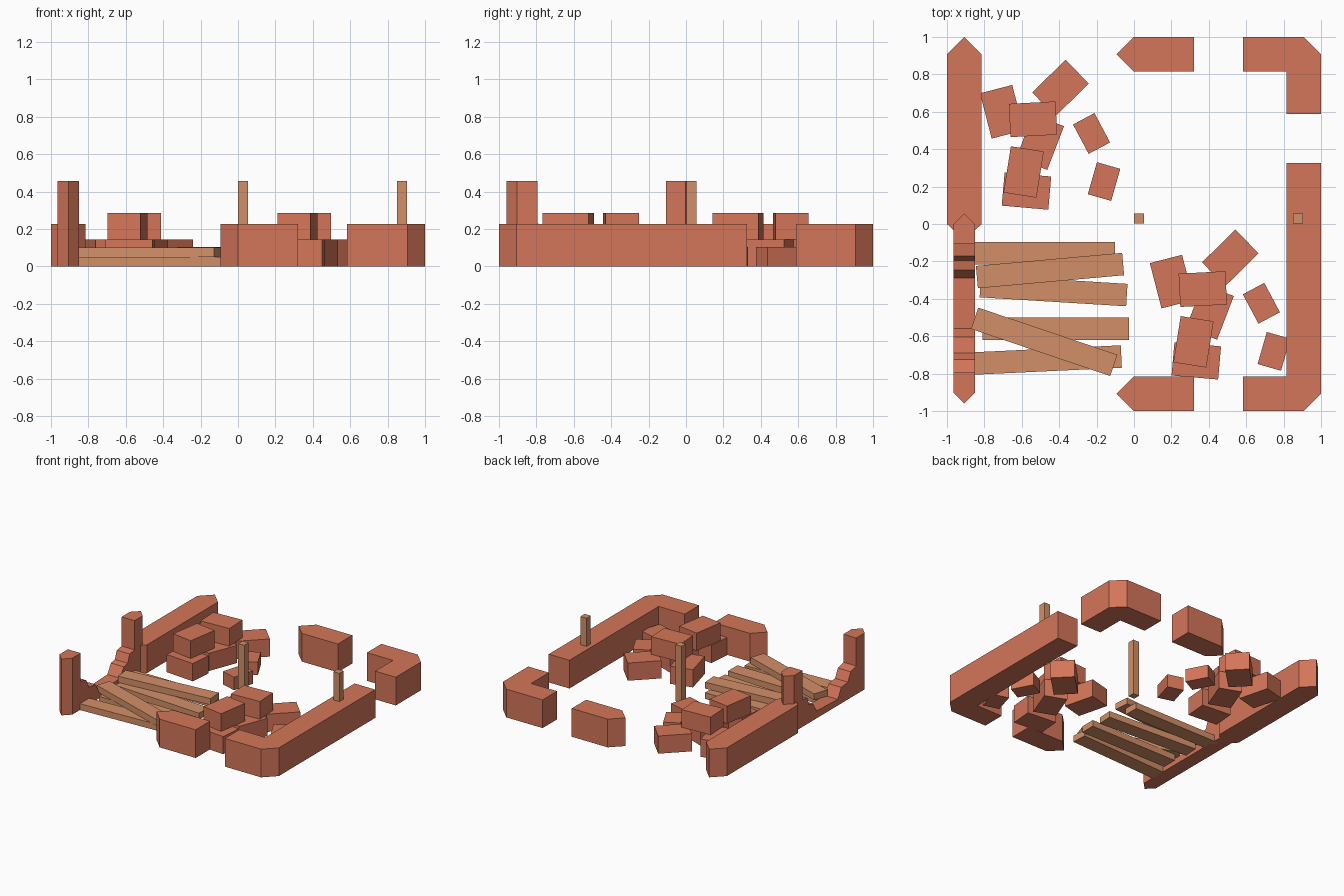
import bpy, bmesh
from math import radians
from mathutils import Vector, Matrix

if "Cube" in bpy.data.objects:
    bpy.data.objects.remove(bpy.data.objects["Cube"])


def material(name, color):
    m = bpy.data.materials.new(name)
    m.diffuse_color = (*color, 1)
    m.use_nodes = True
    m.node_tree.nodes["Principled BSDF"].inputs["Base Color"].default_value = m.diffuse_color
    return m


BRICK = material("brick", (0.66, 0.18, 0.10))
WOOD = material("wood", (0.65, 0.28, 0.14))


def finish(name, bm, mat):
    bmesh.ops.recalc_face_normals(bm, faces=bm.faces)
    me = bpy.data.meshes.new(name)
    bm.to_mesh(me)
    bm.free()
    me.materials.append(mat)
    ob = bpy.data.objects.new(name, me)
    bpy.context.collection.objects.link(ob)
    return ob


def extrude(points, offset):
    """Solid from a planar outline swept along offset."""
    bm = bmesh.new()
    face = bm.faces.new([bm.verts.new(p) for p in points])
    res = bmesh.ops.extrude_face_region(bm, geom=[face], use_keep_orig=True)
    verts = [g for g in res["geom"] if isinstance(g, bmesh.types.BMVert)]
    bmesh.ops.translate(bm, verts=verts, vec=offset)
    return bm


def wall(name, outline):
    finish(name, extrude([(x, y, 0) for x, y in outline], (0, 0, 0.228)), BRICK)


def box(name, x, y, z, size, angle, mat):
    bm = bmesh.new()
    bmesh.ops.create_cube(bm, size=1, matrix=Matrix.Diagonal((*size, 1)))
    ob = finish(name, bm, mat)
    ob.location = (x, y, z + size[2] / 2)
    ob.rotation_euler.z = radians(angle)


# low outer walls with pointed or bevelled ends
wall("left_wall", [(-1, 0), (-0.907, -0.09), (-0.815, 0), (-0.815, 0.907), (-0.907, 1), (-1, 0.907)])
for name, s in (("front_wall", -1), ("back_wall", 1)):
    wall(name, [(x, s * y) for x, y in
                [(-0.093, 0.907), (0, 1), (0.322, 1), (0.322, 0.815), (0, 0.815)]])
for name, s, end in (("back_corner_wall", 1, 0.587), ("right_wall", -1, -0.325)):
    wall(name, [(x, s * y) for x, y in
                [(0.582, 1), (0.907, 1), (1, 0.907), (1, end), (0.815, end),
                 (0.815, 0.815), (0.582, 0.815)]])

# broken wall: stepped side profile, ends trimmed to points
profile = [(-0.965, 0), (0.055, 0), (0.055, 0.456), (-0.108, 0.456), (-0.108, 0.22),
           (-0.17, 0.21), (-0.195, 0.145), (-0.245, 0.135), (-0.29, 0.06),
           (-0.56, 0.05), (-0.605, 0.13), (-0.69, 0.14), (-0.725, 0.21),
           (-0.795, 0.23), (-0.795, 0.456), (-0.965, 0.456)]
bm = extrude([(-0.965, y, z) for y, z in profile], (0.115, 0, 0))
for tip, sy in ((-0.96, -1), (0.055, 1)):
    for sx in (-1, 1):
        cut = bmesh.ops.bisect_plane(
            bm, geom=bm.verts[:] + bm.edges[:] + bm.faces[:],
            plane_co=(-0.9075, tip, 0), plane_no=Vector((sx, sy, 0)).normalized(),
            clear_outer=True)
        edges = [g for g in cut["geom_cut"] if isinstance(g, bmesh.types.BMEdge)]
        bmesh.ops.holes_fill(bm, edges=edges, sides=0)
finish("broken_wall", bm, BRICK)

# upright timber posts
for i, (x, y) in enumerate([(0.027, 0.03), (0.877, 0.03)]):
    box(f"post_{i}", x, y, 0, (0.054, 0.054, 0.456), 0, WOOD)

# fallen planks: x, y, layer, angle
planks = [(-0.495, -0.157, 0, 0), (-0.449, -0.249, 1, 5.1), (-0.43, -0.356, 0, -3.5),
          (-0.418, -0.56, 0, 0), (-0.48, -0.63, 1, -18.7), (-0.46, -0.727, 0, 2.7)]
for i, (x, y, layer, a) in enumerate(planks):
    box(f"plank_{i}", x, y, layer * 0.051, (0.785, 0.12, 0.051), a, WOOD)

# rubble pile: x, y, base z, angle, size
big, small = (0.25, 0.178, 0.143), (0.13, 0.178, 0.105)
rubble = [(-0.393, 0.727, 0, 44.5, big), (-0.706, 0.60, 0, 104.5, big),
          (-0.54, 0.56, 0.143, 3, big), (-0.502, 0.438, 0, 69, big),
          (-0.59, 0.278, 0.143, 81, big), (-0.575, 0.176, 0, -5, big),
          (-0.227, 0.484, 0, 28, small), (-0.16, 0.227, 0, -16, small)]
# the same pile lies in two rooms
for room, d in (("back", 0), ("front", 0.908)):
    for i, (x, y, z, a, size) in enumerate(rubble):
        box(f"{room}_rubble_{i}", x + d, y - d, z, size, a, BRICK)
